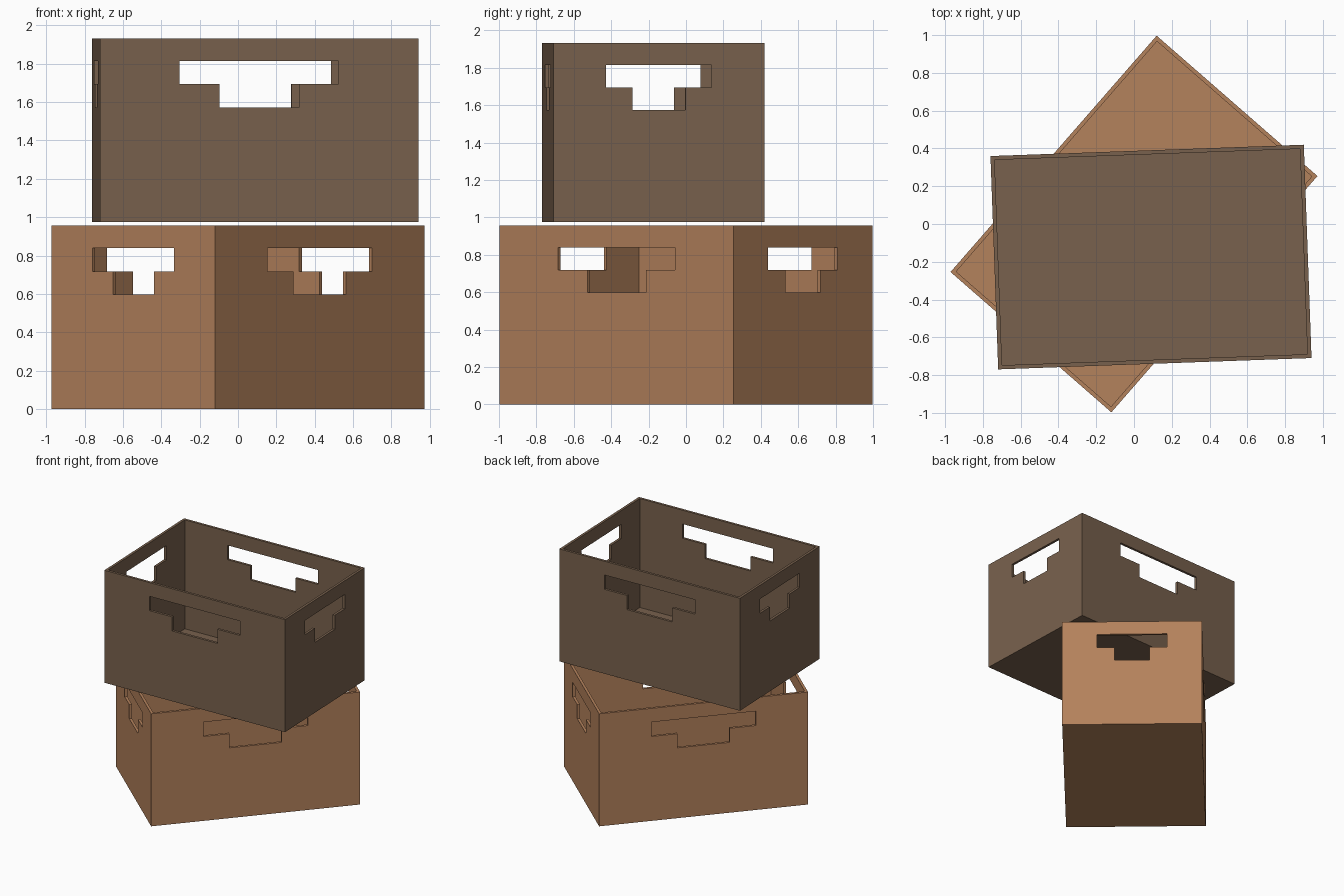
import bpy
import bmesh
from math import radians
from mathutils import Matrix, Vector

if "Cube" in bpy.data.objects:
    bpy.data.objects.remove(bpy.data.objects["Cube"], do_unlink=True)

LENGTH, WIDTH, HEIGHT, WALL = 1.66, 1.13, 0.957, 0.03
GRIP_TOP, GRIP_MID, GRIP_LOW = 0.84, 0.718, 0.598


def make_material(name, color):
    mat = bpy.data.materials.new(name)
    mat.use_nodes = True
    mat.diffuse_color = color
    mat.node_tree.nodes["Principled BSDF"].inputs["Base Color"].default_value = color
    return mat


def add_object(name, bm):
    bmesh.ops.recalc_face_normals(bm, faces=bm.faces)
    mesh = bpy.data.meshes.new(name)
    bm.to_mesh(mesh)
    bm.free()
    obj = bpy.data.objects.new(name, mesh)
    bpy.context.collection.objects.link(obj)
    return obj


def open_box(name):
    """Block hollowed out from the top, leaving thin walls and a floor."""
    bm = bmesh.new()
    size = Matrix.Diagonal((LENGTH, WIDTH, HEIGHT, 1))
    bmesh.ops.create_cube(bm, size=1, matrix=Matrix.Translation((0, 0, HEIGHT / 2)) @ size)
    top = max(bm.faces, key=lambda f: f.calc_center_median().z)
    bmesh.ops.inset_region(bm, faces=[top], thickness=WALL)
    hollow = bmesh.ops.extrude_discrete_faces(bm, faces=[top])["faces"][0]
    bmesh.ops.translate(bm, verts=hollow.verts, vec=(0, 0, WALL - HEIGHT))
    return add_object(name, bm)


def grip_cutter(name, span, depth, turn):
    """T-shaped prism running right through two opposite walls."""
    wide, narrow = span / 4, span / 8
    half = [(narrow, GRIP_LOW), (narrow, GRIP_MID), (wide, GRIP_MID), (wide, GRIP_TOP)]
    outline = half + [(-x, z) for x, z in reversed(half)]
    bm = bmesh.new()
    face = bm.faces.new([bm.verts.new((x, -depth, z)) for x, z in outline])
    new = bmesh.ops.extrude_face_region(bm, geom=[face])["geom"]
    verts = [g for g in new if isinstance(g, bmesh.types.BMVert)]
    bmesh.ops.translate(bm, verts=verts, vec=Vector((0, 2 * depth, 0)))
    bm.transform(Matrix.Rotation(radians(turn), 4, "Z"))
    cutter = add_object(name, bm)
    cutter.hide_render = True
    return cutter


def crate(name, material, location, angle):
    box = open_box(name)
    cutters = [grip_cutter("long_grip_cutter", LENGTH, WIDTH, 0),
               grip_cutter("short_grip_cutter", WIDTH, LENGTH, 90)]
    for cutter in cutters:
        mod = box.modifiers.new(cutter.name, "BOOLEAN")
        mod.operation = "DIFFERENCE"
        mod.solver = "EXACT"
        mod.object = cutter
    # Bake the grip holes and drop the cutters
    bpy.context.view_layer.update()
    graph = bpy.context.evaluated_depsgraph_get()
    cut_mesh = bpy.data.meshes.new_from_object(box.evaluated_get(graph))
    box.modifiers.clear()
    box.data = cut_mesh
    for cutter in cutters:
        bpy.data.objects.remove(cutter, do_unlink=True)
    box.data.materials.clear()
    box.data.materials.append(material)
    box.location = location
    box.rotation_euler.z = radians(angle)


# Two stacked crates, the upper one turned against the lower
crate("lower_crate", make_material("tan_brown", (0.456, 0.223, 0.107, 1)), (0, 0, 0), 48.9)
crate("upper_crate", make_material("dark_brown", (0.188, 0.119, 0.074, 1)),
      (0.09, -0.175, 0.975), 2.07)
